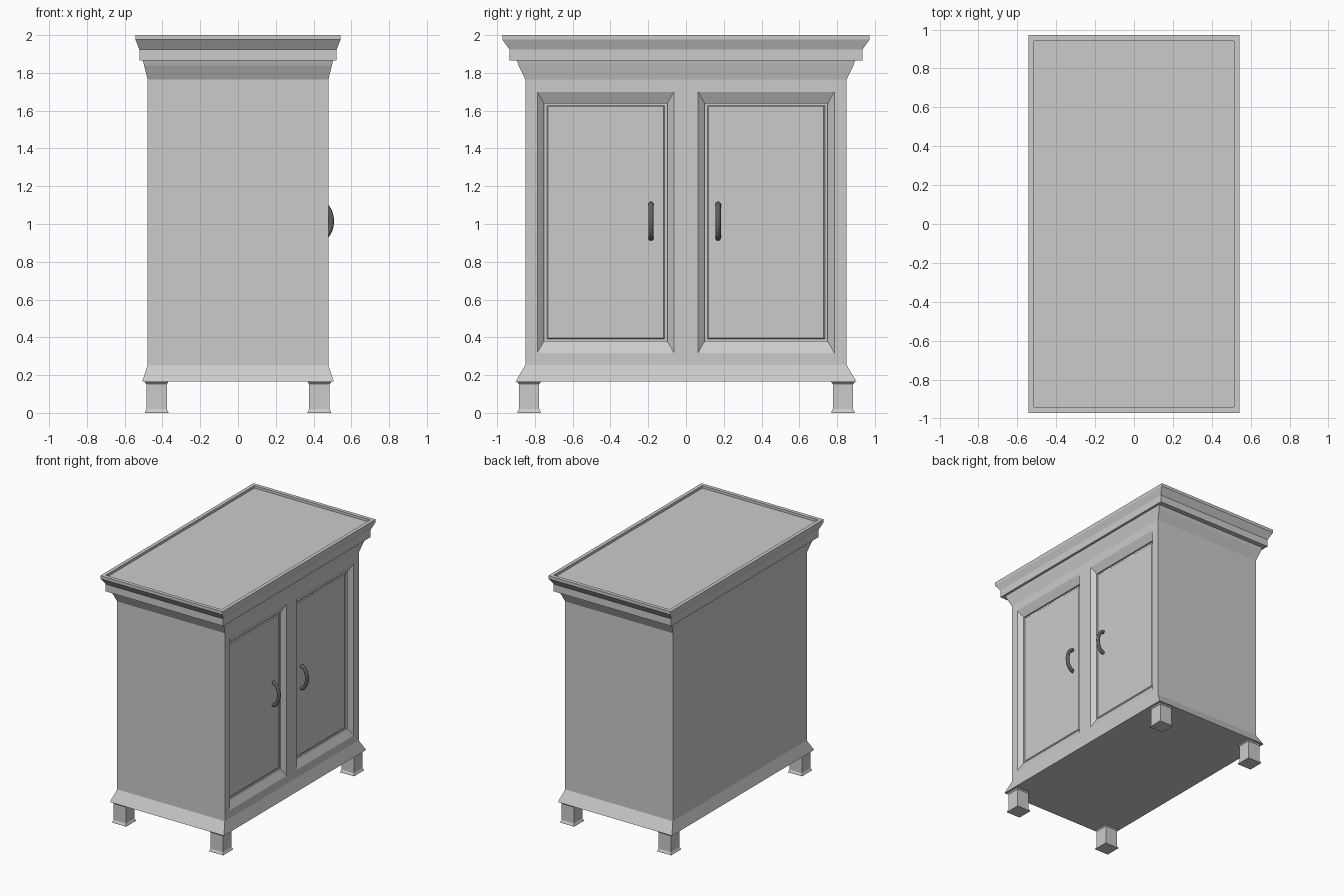
import bpy, bmesh, math

if "Cube" in bpy.data.objects:
    bpy.data.objects.remove(bpy.data.objects["Cube"])


def new_object(name, bm):
    bmesh.ops.remove_doubles(bm, verts=bm.verts, dist=1e-5)
    bmesh.ops.recalc_face_normals(bm, faces=bm.faces)
    mesh = bpy.data.meshes.new(name)
    bm.to_mesh(mesh)
    bm.free()
    obj = bpy.data.objects.new(name, mesh)
    bpy.context.collection.objects.link(obj)
    return obj


def loft(bm, rings, cap_start=False, cap_end=False):
    """Join successive rectangular rings with quads; return the side faces."""
    loops = [[bm.verts.new(p) for p in ring] for ring in rings]
    sides = []
    for a, b in zip(loops, loops[1:]):
        for i in range(4):
            j = (i + 1) % 4
            sides.append(bm.faces.new((a[i], a[j], b[j], b[i])))
    if cap_start:
        bm.faces.new(loops[0])
    if cap_end:
        bm.faces.new(loops[-1])
    return sides


def flat_rect(hx, hy, z, cx=0, cy=0):
    return [(cx + hx, cy - hy, z), (cx + hx, cy + hy, z),
            (cx - hx, cy + hy, z), (cx - hx, cy - hy, z)]


def door_rect(x, y0, y1, z0, z1):
    return [(x, y0, z0), (x, y1, z0), (x, y1, z1), (x, y0, z1)]


# Cabinet body: plinth, carcass, stepped cornice and recessed top
BX, BY, Z0, Z1 = 0.478, 0.85, 0.254, 1.764
profile = [(0.507, 0.903, 0.165), (BX, BY, Z0), (BX, BY, Z1),
           (0.497, 0.886, 1.838), (0.503, 0.895, 1.865),
           (0.522, 0.934, 1.865), (0.522, 0.934, 1.923),
           (0.543, 0.972, 1.976), (0.543, 0.972, 2.0),
           (0.514, 0.942, 2.0), (0.514, 0.942, 1.98)]
bm = bmesh.new()
sides = loft(bm, [flat_rect(*p) for p in profile], True, True)
bm.faces.remove(sides[4])  # carcass face that carries the doors

# Face frame around the two door openings
ys = [-BY, -0.787, -0.064, 0.064, 0.785, BY]
zs = [Z0, 0.318, 1.70, Z1]
for i in range(5):
    for k in range(3):
        if not (k == 1 and i in (1, 3)):
            bm.faces.new([bm.verts.new(p) for p in
                          door_rect(BX, ys[i], ys[i + 1], zs[k], zs[k + 1])])

# Door recesses: sloped moulding, narrow groove, flat panel
for y0, y1 in ((ys[1], ys[2]), (ys[3], ys[4])):
    steps = [(BX, 0, 0), (0.447, 0.035, 0.062), (0.436, 0.035, 0.062),
             (0.436, 0.050, 0.073), (0.442, 0.056, 0.079)]
    loft(bm, [door_rect(x, y0 + dy, y1 - dy, zs[1] + dz, zs[2] - dz)
              for x, dy, dz in steps], cap_end=True)
new_object("cabinet_body", bm)

# Four square legs with flared feet and collars
for sx, side in ((1, "front"), (-1, "back")):
    for sy, end in ((1, "right"), (-1, "left")):
        bm = bmesh.new()
        legs = [(0.062, 0.0), (0.062, 0.005), (0.054, 0.02),
                (0.054, 0.152), (0.061, 0.160), (0.061, 0.166)]
        loft(bm, [flat_rect(h, h, z, sx * 0.431, sy * 0.831)
                  for h, z in legs], True, True)
        new_object(f"{side}_{end}_leg", bm)

# Curved door handles
dark = bpy.data.materials.new("dark_metal")
dark.diffuse_color = (0.12, 0.12, 0.12, 1)
dark.use_nodes = True
dark.node_tree.nodes["Principled BSDF"].inputs["Base Color"].default_value = dark.diffuse_color
R, N, M = 0.014, 16, 12
for y, name in ((-0.185, "left_door_handle"), (0.170, "right_door_handle")):
    bm = bmesh.new()
    loops = []
    for i in range(N + 1):
        t = -math.pi / 2 + math.pi * i / N
        cx, cz = 0.44 + 0.054 * math.cos(t), 1.015 + 0.09 * math.sin(t)
        nx, nz = 0.09 * math.cos(t), 0.054 * math.sin(t)
        n = math.hypot(nx, nz)
        loop = []
        for j in range(M):
            a = 2 * math.pi * j / M
            r = R * math.cos(a)
            loop.append(bm.verts.new((cx + r * nx / n, y + R * math.sin(a),
                                      cz + r * nz / n)))
        loops.append(loop)
    for a, b in zip(loops, loops[1:]):
        for j in range(M):
            bm.faces.new((a[j], a[(j + 1) % M], b[(j + 1) % M], b[j]))
    bm.faces.new(loops[0])
    bm.faces.new(loops[-1])
    handle = new_object(name, bm)
    handle.data.materials.append(dark)
    for p in handle.data.polygons:
        p.use_smooth = len(p.vertices) == 4
